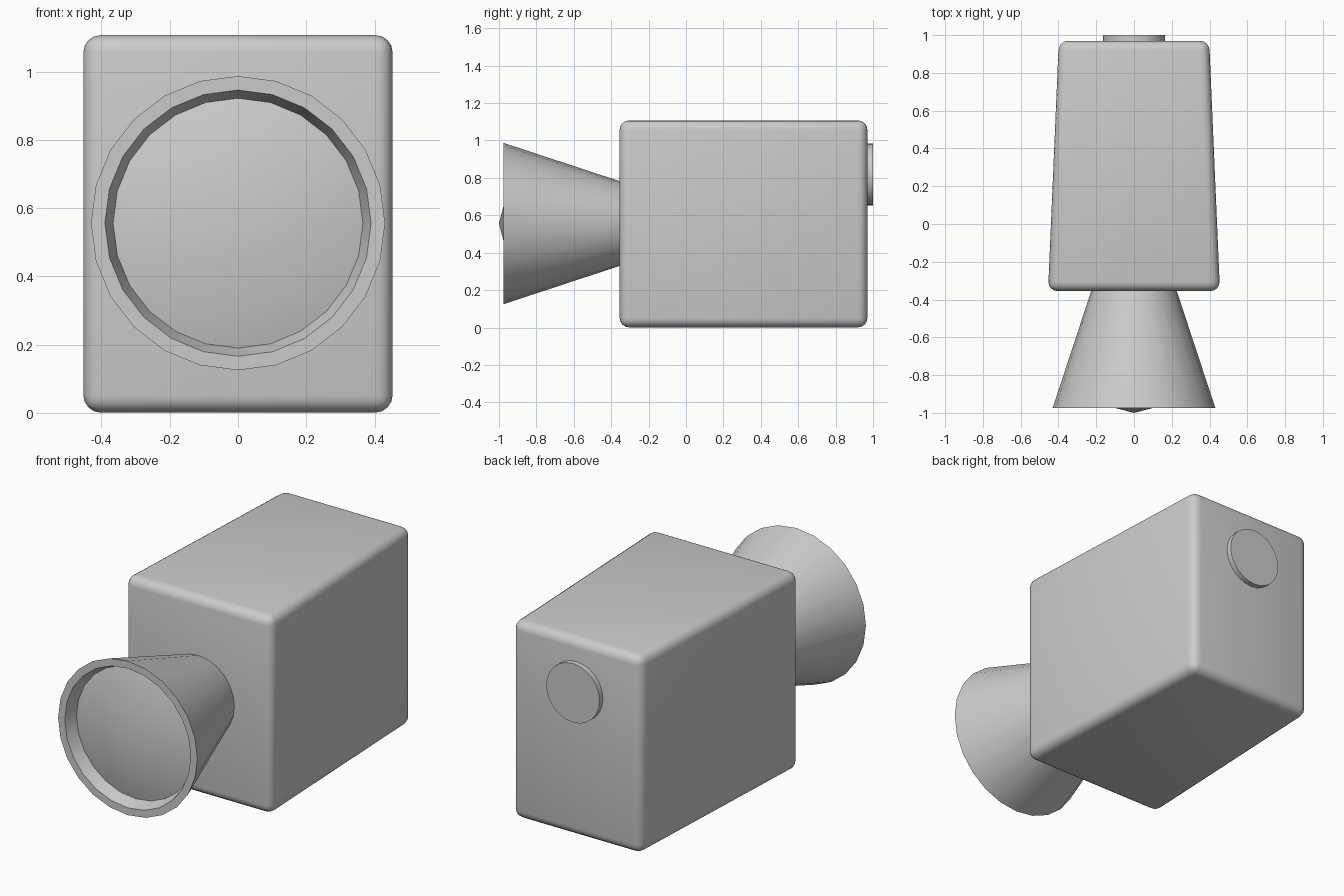
import bpy, bmesh, math

if "Cube" in bpy.data.objects:
    bpy.data.objects.remove(bpy.data.objects["Cube"])

SIDES = 24


def finish(name, bm, angle=30):
    bmesh.ops.recalc_face_normals(bm, faces=bm.faces)
    mesh = bpy.data.meshes.new(name)
    bm.to_mesh(mesh)
    bm.free()
    obj = bpy.data.objects.new(name, mesh)
    bpy.context.collection.objects.link(obj)
    bpy.ops.object.select_all(action='DESELECT')
    obj.select_set(True)
    bpy.context.view_layer.objects.active = obj
    bpy.ops.object.shade_smooth_by_angle(angle=math.radians(angle))
    return obj


def lathe_y(name, profile, z):
    """Revolve (radius, y) points about the y axis; radius 0 makes a tip, open ends are capped."""
    bm = bmesh.new()
    rings = []
    for r, y in profile:
        if r == 0:
            rings.append([bm.verts.new((0, y, z))] * SIDES)
        else:
            rings.append([bm.verts.new((r * math.sin(a), y, z + r * math.cos(a)))
                          for a in (math.tau * i / SIDES for i in range(SIDES))])
    for a, b in zip(rings, rings[1:]):
        for i in range(SIDES):
            j = (i + 1) % SIDES
            bm.faces.new(list(dict.fromkeys((a[i], a[j], b[j], b[i]))))
    for ring, (r, _) in ((rings[0], profile[0]), (rings[-1], profile[-1])):
        if r > 0:
            bm.faces.new(ring)
    return finish(name, bm)


# Housing: box tapering toward the back, rounded edges
bm = bmesh.new()
bmesh.ops.create_cube(bm, size=1)
for v in bm.verts:
    front = v.co.y < 0
    v.co = (math.copysign(0.455 if front else 0.398, v.co.x),
            -0.355 if front else 0.97,
            1.107 if v.co.z > 0 else 0.001)
bmesh.ops.bevel(bm, geom=bm.edges[:], offset=0.05, segments=4, profile=0.5, affect='EDGES')
finish("housing", bm, 40)

# Flared hood with rim, recessed wall and shallow conical lens
lathe_y("lens_hood", [(0.225, -0.35), (0.431, -0.975), (0.39, -0.975), (0.366, -0.905)], 0.556)
lathe_y("lens_glass", [(0.366, -0.905), (0, -1.0)], 0.556)

# Round cap on the back
lathe_y("rear_cap", [(0.165, 0.96), (0.165, 1.0)], 0.818)
